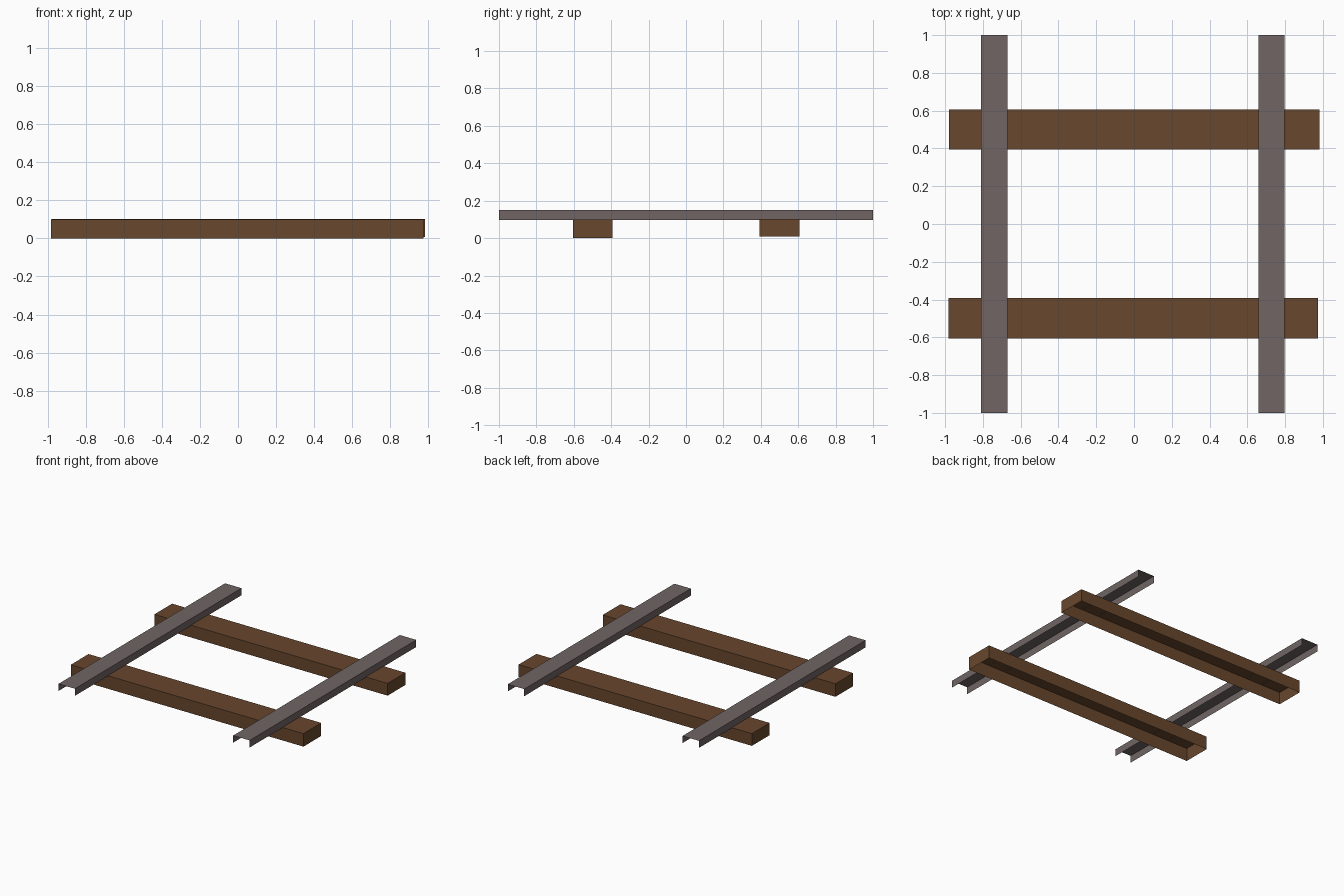
import bpy
import bmesh
from mathutils import Vector

cube = bpy.data.objects.get("Cube")
if cube:
    bpy.data.objects.remove(cube, do_unlink=True)


def make_material(name, color):
    mat = bpy.data.materials.new(name)
    mat.use_nodes = True
    mat.diffuse_color = color
    mat.node_tree.nodes["Principled BSDF"].inputs["Base Color"].default_value = color
    return mat


wood = make_material("brown_wood", (0.138, 0.063, 0.026, 1))
steel = make_material("grey_steel", (0.162, 0.130, 0.127, 1))


def open_box(name, low, high, mat, open_sides):
    """Thin-walled box without the faces that point along open_sides."""
    low, high = Vector(low), Vector(high)
    bm = bmesh.new()
    bmesh.ops.create_cube(bm, size=1)
    bm.normal_update()
    gone = [f for f in bm.faces
            if any(f.normal.dot(Vector(d)) > 0.9 for d in open_sides)]
    bmesh.ops.delete(bm, geom=gone, context="FACES")
    size = high - low
    for v in bm.verts:
        v.co = Vector(c * s for c, s in zip(v.co, size))
    mesh = bpy.data.meshes.new(name)
    bm.to_mesh(mesh)
    bm.free()
    mesh.materials.append(mat)
    obj = bpy.data.objects.new(name, mesh)
    obj.location = (low + high) / 2
    bpy.context.collection.objects.link(obj)


DOWN, FRONT, BACK = (0, 0, -1), (0, -1, 0), (0, 1, 0)

# Wooden sleepers, hollow underneath
open_box("front_sleeper", (-0.982, -0.605, 0), (0.974, -0.392, 0.099), wood, [DOWN])
open_box("back_sleeper", (-0.979, 0.394, 0.008), (0.982, 0.607, 0.101), wood, [DOWN])

# Steel channel rails, open at the bottom and at both ends
for side, x in (("right", -0.74), ("left", 0.729)):
    open_box(side + "_rail", (x - 0.069, -1, 0.097), (x + 0.069, 1, 0.151),
             steel, [DOWN, FRONT, BACK])
